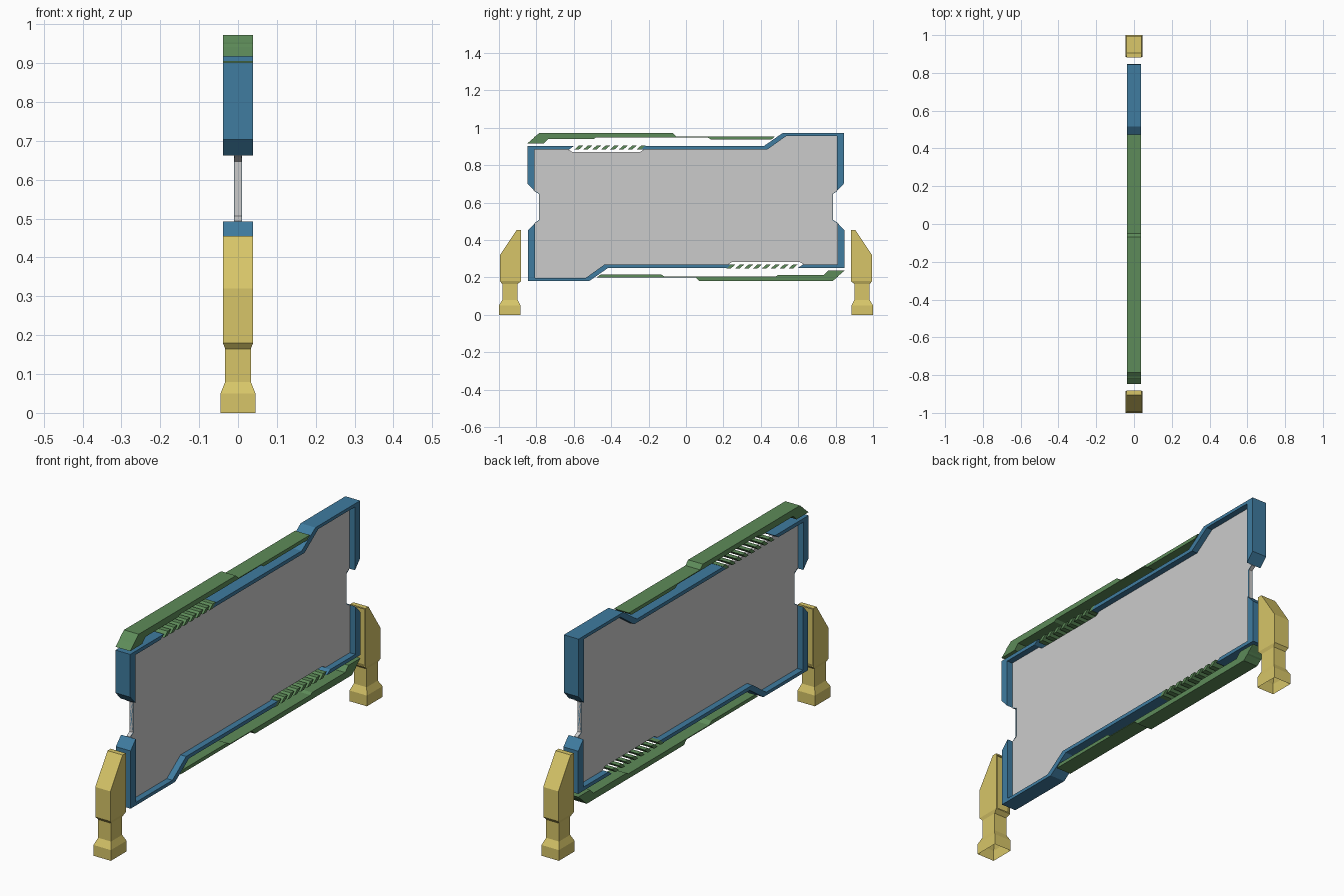
import bpy, bmesh

if "Cube" in bpy.data.objects:
    bpy.data.objects.remove(bpy.data.objects["Cube"])

CZ = 0.577   # height of the centre that the board is point-symmetric about


def colour(name, rgb):
    m = bpy.data.materials.new(name)
    m.diffuse_color = (*rgb, 1)
    m.use_nodes = True
    m.node_tree.nodes["Principled BSDF"].inputs["Base Color"].default_value = m.diffuse_color
    return m


BLUE = colour("blue", (0.05, 0.2, 0.35))
GREEN = colour("green", (0.11, 0.26, 0.1))
YELLOW = colour("yellow", (0.68, 0.56, 0.14))


def turn(pts):
    """Half turn of a (y, z) profile about the board centre."""
    return [(-y, 2 * CZ - z) for y, z in pts]


def finish(name, bm, mat):
    bmesh.ops.recalc_face_normals(bm, faces=bm.faces)
    me = bpy.data.meshes.new(name)
    bm.to_mesh(me)
    bm.free()
    ob = bpy.data.objects.new(name, me)
    bpy.context.collection.objects.link(ob)
    if mat:
        me.materials.append(mat)
    return ob


def prisms(name, profiles, hx, mat=None):
    """Extrude (y, z) profiles across x from -hx to hx."""
    bm = bmesh.new()
    for pts in profiles:
        f = bm.faces.new([bm.verts.new((-hx, y, z)) for y, z in pts])
        new = bmesh.ops.extrude_face_region(bm, geom=[f])["geom"]
        vs = [v for v in new if isinstance(v, bmesh.types.BMVert)]
        bmesh.ops.translate(bm, verts=vs, vec=(2 * hx, 0, 0))
    return finish(name, bm, mat)


def both(name, profiles, hx, mat):
    prisms("upper_" + name, profiles, hx, mat)
    prisms("lower_" + name, [turn(p) for p in profiles], hx, mat)


# Thin display panel with side notches and vent cut-outs
half = [(0.786, 0.647), (0.807, 0.66), (0.807, 0.957), (0.537, 0.957),
        (0.436, 0.885), (-0.225, 0.885), (-0.245, 0.872), (-0.61, 0.872),
        (-0.63, 0.885), (-0.81, 0.885), (-0.81, 0.66), (-0.786, 0.647)]
prisms("display_panel", [half + turn(half)], 0.009)

# Thick frame: long stepped section and short corner section
long_part = [(0.845, 0.703), (0.845, 0.972), (0.516, 0.972), (0.415, 0.902),
             (-0.222, 0.902), (-0.24, 0.885), (0.436, 0.885), (0.537, 0.957),
             (0.807, 0.957), (0.807, 0.662)]
corner_part = [(-0.848, 0.703), (-0.848, 0.902), (-0.6, 0.902),
               (-0.625, 0.885), (-0.81, 0.885), (-0.81, 0.662)]
both("frame", [long_part, corner_part], 0.038, BLUE)

# Thin rims lining the side notches
rim = [(0.807, 0.662), (0.786, 0.647), (0.786, 0.507), (0.807, 0.492),
       (0.803, 0.492), (0.782, 0.507), (0.782, 0.647), (0.803, 0.662)]
prisms("notch_rims", [rim, turn(rim)], 0.01, BLUE)

# Stacked trim plates floating above and below the frame
top_plate = [(-0.808, 0.953), (-0.785, 0.972), (-0.07, 0.972), (-0.05, 0.953)]
sheet = [(-0.815, 0.949), (-0.808, 0.953), (0.475, 0.953), (0.471, 0.949)]
under_plate = [(0.115, 0.949), (0.135, 0.937), (0.455, 0.937), (0.471, 0.949)]
step_plate = [(-0.82, 0.941), (-0.812, 0.949), (-0.48, 0.949), (-0.492, 0.941)]
end_plate = [(-0.848, 0.917), (-0.82, 0.941), (-0.735, 0.941), (-0.76, 0.917)]
both("trim", [top_plate, sheet, under_plate, step_plate, end_plate], 0.038, GREEN)

# Slanted vent bars in the frame gaps
bars = []
for i in range(8):
    y = -0.597 + i * 0.0475
    bars.append([(y, 0.884), (y + 0.024, 0.884), (y + 0.048, 0.905), (y + 0.024, 0.905)])
both("vent_bars", bars, 0.038, GREEN)


# Legs: lofted rectangular sections, open underneath, recessed inner face
SECTIONS = [(0.0, 0.885, 1.0, 0.045), (0.05, 0.885, 1.0, 0.045),
            (0.08, 0.9, 0.982, 0.033), (0.165, 0.9, 0.982, 0.033),
            (0.18, 0.882, 0.995, 0.039), (0.32, 0.882, 0.995, 0.039),
            (0.455, 0.882, 0.905, 0.039)]


def leg(name, side):
    bm = bmesh.new()
    rings = [[bm.verts.new((x, side * y, z)) for x, y in
              ((-h, y0), (h, y0), (h, y1), (-h, y1))] for z, y0, y1, h in SECTIONS]
    inner = []
    for k, (a, b) in enumerate(zip(rings, rings[1:])):
        for i in range(4):
            j = (i + 1) % 4
            f = bm.faces.new((a[i], a[j], b[j], b[i]))
            if i == 0 and k >= 4:
                inner.append(f)
    bm.faces.new(rings[-1])
    bmesh.ops.recalc_face_normals(bm, faces=bm.faces)
    bmesh.ops.inset_region(bm, faces=inner, thickness=0.008)
    new = bmesh.ops.extrude_face_region(bm, geom=inner)["geom"]
    vs = [v for v in new if isinstance(v, bmesh.types.BMVert)]
    bmesh.ops.translate(bm, verts=vs, vec=(0, side * 0.008, 0))
    bmesh.ops.delete(bm, geom=[f for f in inner if f.is_valid], context="FACES")
    finish(name, bm, YELLOW)


leg("left_leg", -1)
leg("right_leg", 1)
